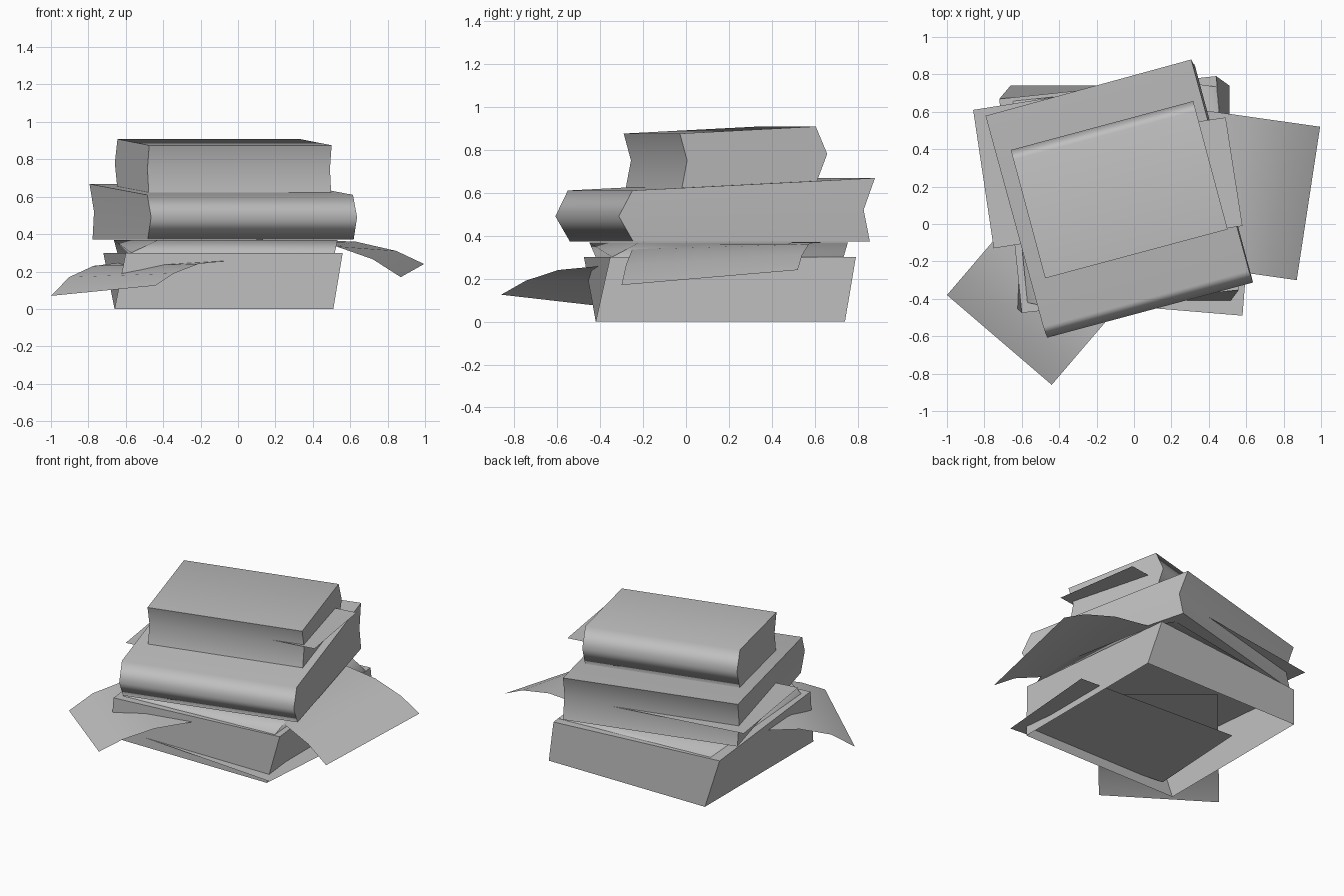
import bpy, bmesh
from math import radians
from mathutils import Matrix, Vector

cube = bpy.data.objects.get("Cube")
if cube:
    bpy.data.objects.remove(cube)

grey = bpy.data.materials.new("plain_grey")
grey.use_nodes = True
GREY = (0.52, 0.52, 0.52, 1)
grey.diffuse_color = GREY
grey.node_tree.nodes["Principled BSDF"].inputs["Base Color"].default_value = GREY


def finish(name, bm, angle):
    mesh = bpy.data.meshes.new(name)
    bm.to_mesh(mesh)
    bm.free()
    mesh.materials.append(grey)
    ob = bpy.data.objects.new(name, mesh)
    bpy.context.collection.objects.link(ob)
    bpy.ops.object.select_all(action='DESELECT')
    ob.select_set(True)
    bpy.context.view_layer.objects.active = ob
    bpy.ops.object.shade_smooth_by_angle(angle=radians(angle))
    return ob


def ring(x, y, turn, width, front, back, z_front, z_back):
    """Four corners of a turned rectangle, from front left round to back left."""
    rot = Matrix.Rotation(radians(turn), 4, 'Z')
    flat = [(0, front, z_front), (width, front, z_front), (width, back, z_back), (0, back, z_back)]
    return [Vector((x, y, 0)) + rot @ Vector(p) for p in flat]


def book(name, rings, bottom=True):
    """Stack of rings joined by side walls, closed on top."""
    bm = bmesh.new()
    rows = [[bm.verts.new(p) for p in r] for r in rings]
    for a, b in zip(rows, rows[1:]):
        for i in range(4):
            j = (i + 1) % 4
            bm.faces.new((a[i], a[j], b[j], b[i]))
    bm.faces.new(rows[-1])
    if bottom:
        bm.faces.new(rows[0][::-1])
    ob = finish(name, bm, 72)
    # Large covers stay flat while the rounded spine blends into them
    weighted = ob.modifiers.new("flat_covers", 'WEIGHTED_NORMAL')
    weighted.keep_sharp = True


def sheet(name, side_a, side_b):
    """Strip of paper between two matching edges."""
    bm = bmesh.new()
    a = [bm.verts.new(p) for p in side_a]
    b = [bm.verts.new(p) for p in side_b]
    for i in range(len(a) - 1):
        bm.faces.new((a[i], a[i + 1], b[i + 1], b[i]))
    bmesh.ops.recalc_face_normals(bm, faces=bm.faces[:])
    if bm.faces[:][0].normal.z < 0:
        bmesh.ops.reverse_faces(bm, faces=bm.faces[:])
    finish(name, bm, 60)


def flat_sheet(name, z, corners):
    a, b, c, d = [(x, y, z) for x, y in corners]
    sheet(name, [a, b], [d, c])


def curled(start, step, heights):
    """Edge of a curled page: distances and heights from the hanging corner."""
    return [(start[0] + step[0] * t, start[1] + step[1] * t, z) for t, z in heights]


# Books, from the lowest up; the two lower ones are twisted
book("bottom_book", [
    ring(-0.66, -0.42, 0, 1.17, 0, 1.16, 0, 0),
    ring(-0.60, -0.475, 6, 1.166, 0, 1.15, 0.30, 0.30)], bottom=False)
book("thin_book", [
    ring(-0.57, -0.42, 4, 1.09, 0, 1.08, 0.30, 0.30),
    ring(-0.43, -0.45, 13.5, 0.99, 0, 1.0, 0.368, 0.368)])
book("wide_book", [
    ring(-0.48, -0.55, 15, 1.14, 0.01, 1.15, 0.372, 0.372),
    ring(-0.48, -0.55, 15, 1.14, -0.06, 1.12, 0.49, 0.52),
    ring(-0.485, -0.55, 15.3, 1.14, 0, 1.17, 0.61, 0.668)])
book("top_book", [
    ring(-0.475, -0.29, 15, 1.01, 0.01, 0.66, 0.622, 0.652),
    ring(-0.475, -0.29, 15, 1.01, 0.035, 0.71, 0.75, 0.78),
    ring(-0.475, -0.29, 15, 1.01, 0, 0.655, 0.875, 0.908)])

# Flat loose sheets sticking out between the pages
flat_sheet("floor_sheet", 0.055, [(0.58, -0.49), (0.64, 0.26), (-0.52, 0.32), (-0.56, -0.395)])
flat_sheet("left_sheet", 0.50, [(-0.86, 0.61), (-0.75, -0.13), (0.14, 0.01), (0.03, 0.75)])
flat_sheet("upper_sheet", 0.77, [(0.49, 0.57), (0.58, -0.01), (-0.21, -0.13), (-0.30, 0.45)])

# Curled pages hanging out at the front and the side
into = (0.65, 0.76)
sheet("front_page",
      curled((-1, -0.38), into, [(0, 0.07), (0.15, 0.17), (0.35, 0.23), (0.6, 0.25), (1, 0.26)]),
      curled((-0.44, -0.86), into, [(0, 0.125), (0.15, 0.19), (0.35, 0.24), (0.6, 0.258), (1, 0.26)]))
inward = (-0.99, 0.14)
sheet("side_page",
      curled((0.995, 0.52), inward, [(0, 0.24), (0.15, 0.31), (0.37, 0.36), (0.6, 0.368), (0.9, 0.37)]),
      curled((0.87, -0.30), inward, [(0, 0.17), (0.15, 0.265), (0.35, 0.335), (0.5, 0.355), (0.9, 0.365)]))
